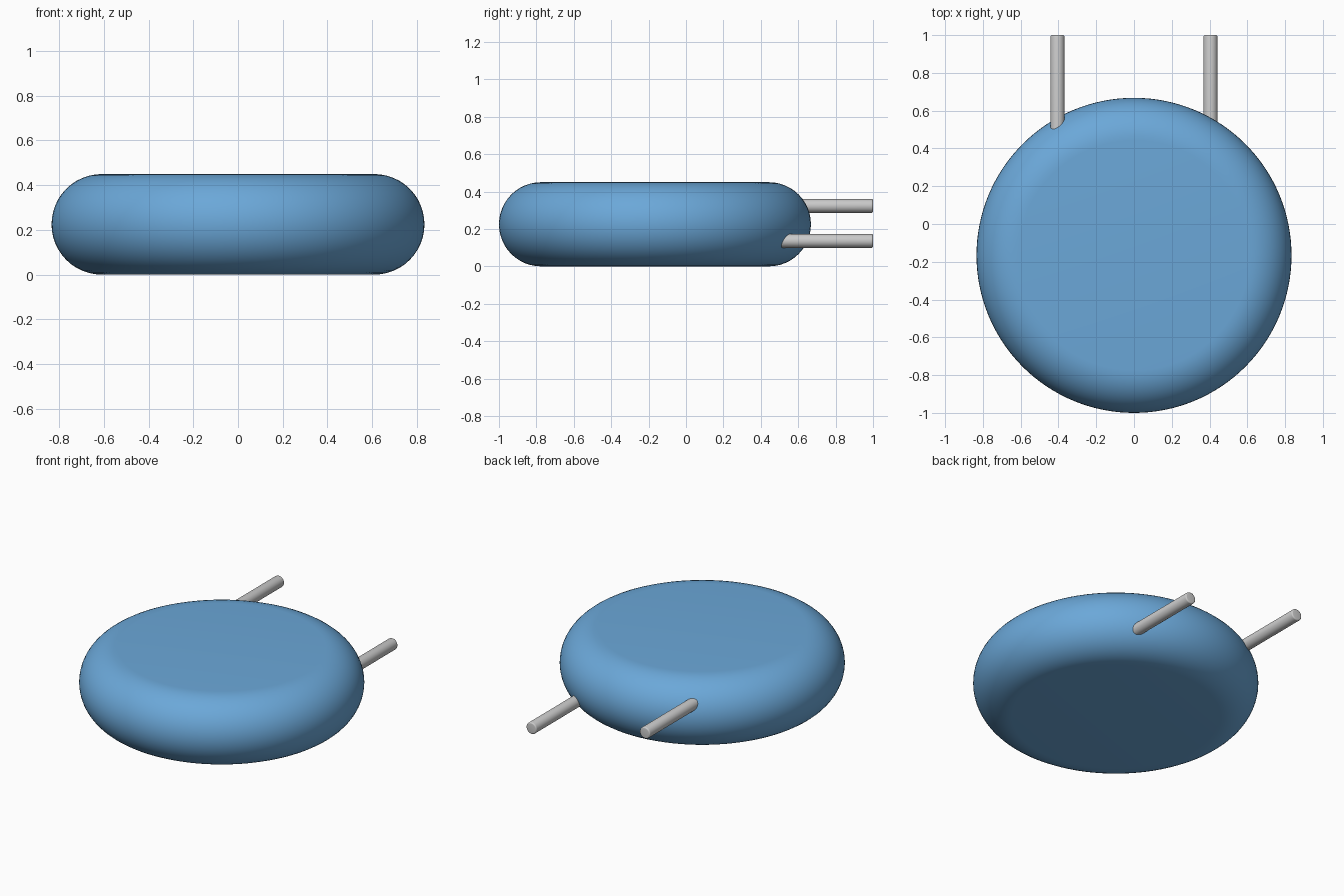
import bpy, bmesh, math
from mathutils import Matrix

if "Cube" in bpy.data.objects:
    bpy.data.objects.remove(bpy.data.objects["Cube"])


def lathe(name, profile, matrix, steps):
    """Spin an (r, z) profile about z, then place it with a matrix."""
    bm = bmesh.new()
    verts = [bm.verts.new((r, 0, z)) for r, z in profile]
    edges = [bm.edges.new(pair) for pair in zip(verts, verts[1:])]
    bmesh.ops.spin(bm, geom=verts + edges, cent=(0, 0, 0), axis=(0, 0, 1),
                   angle=math.tau, steps=steps)
    bmesh.ops.remove_doubles(bm, verts=bm.verts, dist=1e-5)
    bmesh.ops.recalc_face_normals(bm, faces=bm.faces)
    bm.transform(matrix)
    mesh = bpy.data.meshes.new(name)
    bm.to_mesh(mesh)
    bm.free()
    obj = bpy.data.objects.new(name, mesh)
    bpy.context.collection.objects.link(obj)
    bpy.ops.object.select_all(action='DESELECT')
    obj.select_set(True)
    bpy.context.view_layer.objects.active = obj
    bpy.ops.object.shade_smooth_by_angle(angle=math.radians(35))
    return obj


def arc(cx, cz, r, a0, a1, n):
    return [(cx + r * math.cos(a0 + (a1 - a0) * i / n),
             cz + r * math.sin(a0 + (a1 - a0) * i / n)) for i in range(n + 1)]


# Disc body with a fully rounded rim
HALF, RADIUS, CENTRE_Y = 0.225, 0.834, -0.166
rim = arc(RADIUS - HALF, HALF, HALF, -math.pi / 2, math.pi / 2, 24)
body = lathe("disc_body", [(0, 0)] + rim + [(0, 2 * HALF)],
             Matrix.Translation((0, CENTRE_Y, 0)), 128)
blue = bpy.data.materials.new("body_blue")
blue.diffuse_color = (0.147, 0.39, 0.69, 1)
blue.use_nodes = True
blue.node_tree.nodes["Principled BSDF"].inputs["Base Color"].default_value = blue.diffuse_color
body.data.materials.append(blue)

# Two lead wires at the back, one high and one low, with softened tips
WIRE_R, SOFT, START, END = 0.037, 0.008, 0.42, 1.0
length = END - START
tip = arc(WIRE_R - SOFT, length - SOFT, SOFT, 0, math.pi / 2, 4)
wire = [(0, 0), (WIRE_R, 0)] + tip + [(0, length)]
for name, x, z in (("left_lead", -0.405, 0.323), ("right_lead", 0.405, 0.136)):
    place = Matrix.Translation((x, START, z)) @ Matrix.Rotation(-math.pi / 2, 4, 'X')
    lathe(name, wire, place, 32)
